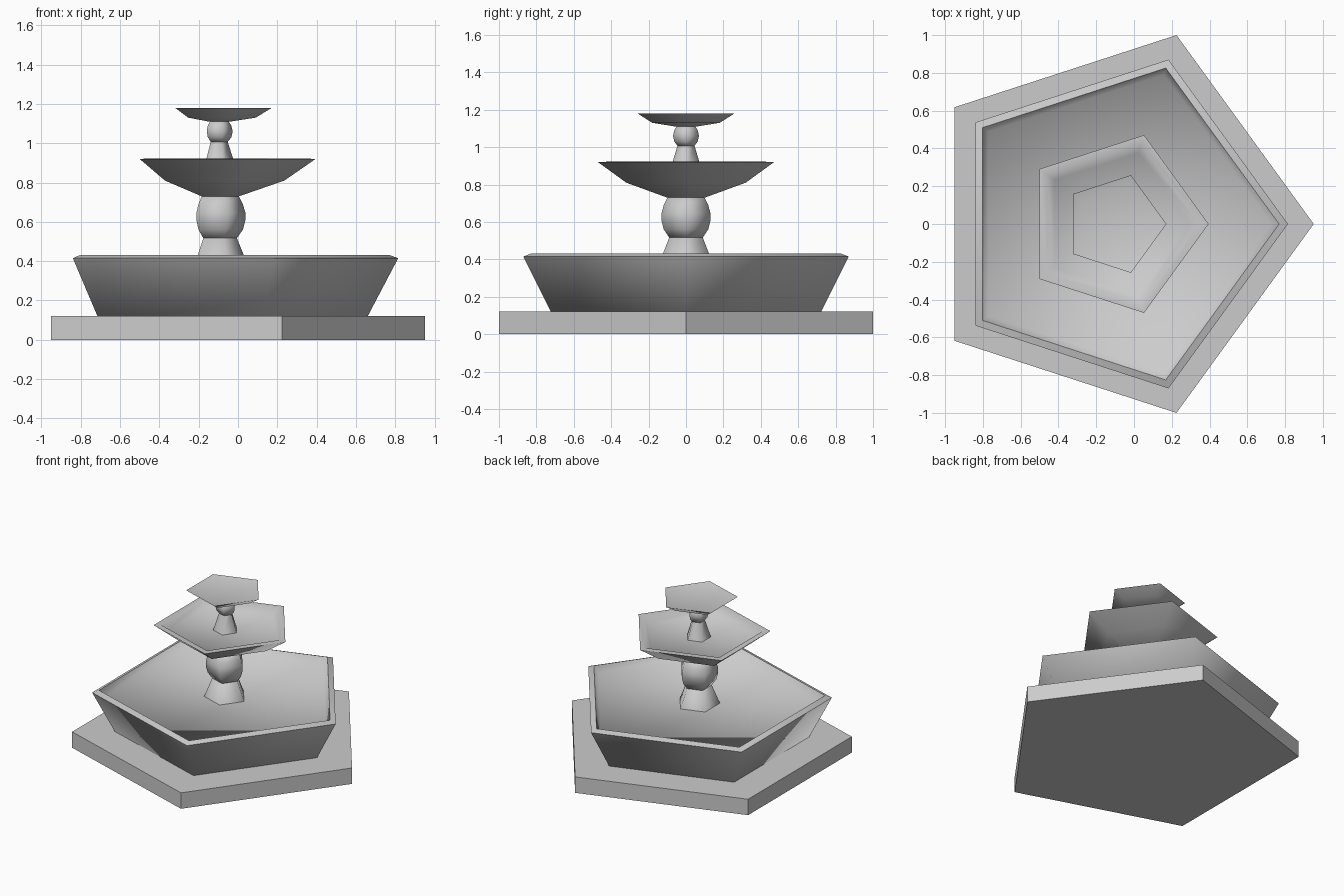
import bpy, bmesh, math

if "Cube" in bpy.data.objects:
    bpy.data.objects.remove(bpy.data.objects["Cube"])

SIDES = 5
CENTRE_X = -0.1


def turned(name, profile, smooth=True):
    """Spin a (radius, z) profile into a capped five-sided solid."""
    bm = bmesh.new()
    rings = []
    for r, z in profile:
        rings.append([bm.verts.new((CENTRE_X + r * math.cos(math.tau * i / SIDES),
                                    r * math.sin(math.tau * i / SIDES), z))
                      for i in range(SIDES)])
    for low, high in zip(rings, rings[1:]):
        for i in range(SIDES):
            j = (i + 1) % SIDES
            face = bm.faces.new((low[i], low[j], high[j], high[i]))
            face.smooth = smooth
    # Flat end caps (the last one is the floor of a basin)
    bm.faces.new(rings[0][::-1])
    bm.faces.new(rings[-1])
    mesh = bpy.data.meshes.new(name)
    bm.to_mesh(mesh)
    bm.free()
    if smooth:
        mesh.set_sharp_from_angle(angle=math.radians(73))
    obj = bpy.data.objects.new(name, mesh)
    bpy.context.collection.objects.link(obj)
    return obj


# Ground slab
turned("base_slab", [(1.0515, 0), (1.0515, 0.12)], smooth=False)

# Large basin: outer wall, sloped rim, inner wall, floor
turned("lower_basin", [(0.76, 0.12), (0.915, 0.415), (0.868, 0.432), (0.83, 0.38)])

# Lower pedestal
turned("lower_pedestal_foot", [(0.15, 0.38), (0.093, 0.52)])
turned("lower_pedestal_ball", [(0.093, 0.515), (0.125, 0.56), (0.138, 0.61),
                               (0.138, 0.645), (0.125, 0.69), (0.103, 0.733)])

# Middle bowl
turned("middle_bowl", [(0.10, 0.728), (0.336, 0.81), (0.495, 0.92),
                       (0.445, 0.922), (0.396, 0.88)])

# Upper pedestal
turned("upper_pedestal_foot", [(0.088, 0.88), (0.047, 1.01)])
turned("upper_pedestal_ball", [(0.048, 1.007), (0.066, 1.03), (0.073, 1.06),
                               (0.066, 1.09), (0.05, 1.115)])

# Top bowl
turned("top_bowl", [(0.06, 1.11), (0.19, 1.13), (0.272, 1.18), (0.22, 1.165)])
